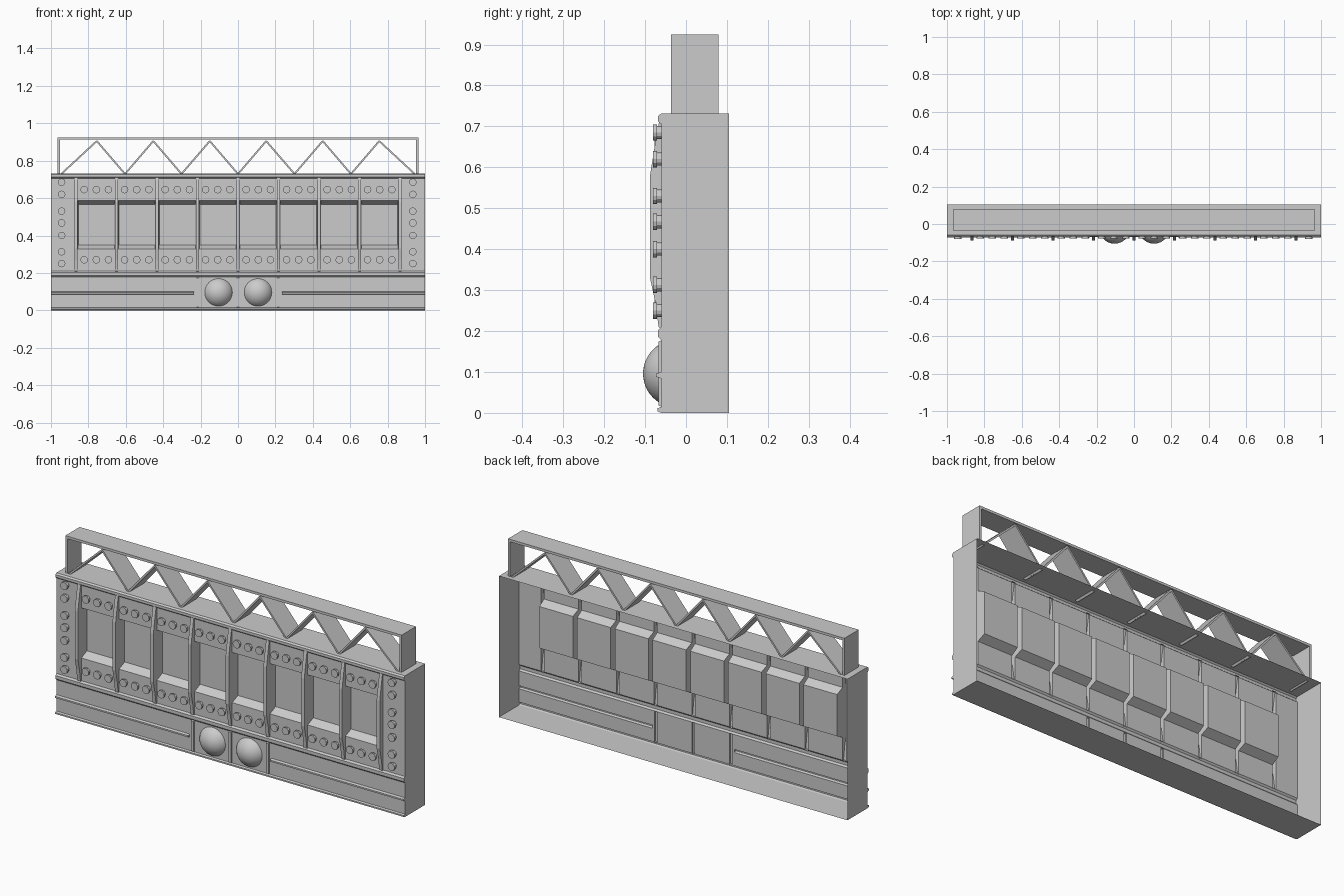
import bpy, bmesh, math
from mathutils import Matrix, Vector

if "Cube" in bpy.data.objects:
    bpy.data.objects.remove(bpy.data.objects["Cube"])

FRONT, BACK, HEIGHT = -0.06, 0.105, 0.732
PITCH, RIB = 0.2165, 0.009
ribs_x = [PITCH * (i - 4) for i in range(9)]
panels_x = [PITCH * (i - 3.5) for i in range(8)]
dividers_x = (-0.215, 0, 0.215)


def finish(name, bm):
    mesh = bpy.data.meshes.new(name)
    bm.to_mesh(mesh)
    bm.free()
    obj = bpy.data.objects.new(name, mesh)
    bpy.context.collection.objects.link(obj)
    return obj


def box_mesh(x0, x1, y0, y1, z0, z1):
    bm = bmesh.new()
    size = Matrix.Diagonal((x1 - x0, y1 - y0, z1 - z0, 1))
    centre = Matrix.Translation(((x0 + x1) / 2, (y0 + y1) / 2, (z0 + z1) / 2))
    bmesh.ops.create_cube(bm, size=1, matrix=centre @ size)
    bm.normal_update()
    return bm


def extrude(points, vec):
    bm = bmesh.new()
    face = bm.faces.new([bm.verts.new(p) for p in points])
    ext = bmesh.ops.extrude_face_region(bm, geom=[face], use_keep_orig=True)["geom"]
    verts = [v for v in ext if isinstance(v, bmesh.types.BMVert)]
    bmesh.ops.translate(bm, verts=verts, vec=vec)
    bmesh.ops.recalc_face_normals(bm, faces=bm.faces[:])
    return bm


def moulding(name, profile, x0, x1):
    """Pressed moulding along x from a (y, z) profile, hollow at the back."""
    bm = extrude([(x0, y, z) for y, z in profile], (x1 - x0, 0, 0))
    back = [f for f in bm.faces if all(abs(v.co.y - FRONT) < 1e-5 for v in f.verts)]
    bmesh.ops.delete(bm, geom=back, context='FACES')
    return finish(name, bm)


def rail(name, z0, z1, out, x0=-1, x1=1):
    lip = (z1 - z0) * 0.25
    return moulding(name, [(FRONT, z0), (FRONT - out, z0 + lip),
                           (FRONT - out, z1 - lip), (FRONT, z1)], x0, x1)


def sheet(xs, zs, skip):
    """Front-plane grid of faces; returns the mesh and its faces by (row, column)."""
    bm = bmesh.new()
    grid = [[bm.verts.new((x, FRONT, z)) for x in xs] for z in zs]
    cells = {}
    for r in range(len(zs) - 1):
        for c in range(len(xs) - 1):
            if not skip(r, c):
                cells[r, c] = bm.faces.new((grid[r][c], grid[r][c + 1],
                                            grid[r + 1][c + 1], grid[r + 1][c]))
    loose = [v for v in bm.verts if not v.link_faces]
    bmesh.ops.delete(bm, geom=loose, context='VERTS')
    return bm, cells


# Hollow casing, open at the back
bm = box_mesh(-1, 1, FRONT, BACK, 0, HEIGHT)
bmesh.ops.delete(bm, geom=[f for f in bm.faces if abs(f.normal.y) > 0.5],
                 context='FACES')
finish("casing", bm)

# Upper sheet: gaps behind the ribs, window pans pressed inward with sloped sills
xs = [-1] + [x + s * RIB for x in ribs_x for s in (-1, 1)] + [1]
bm, cells = sheet(xs, [0.21, 0.328, 0.588, 0.705], lambda r, c: c % 2 == 1)
for (r, c), f in cells.items():
    if r == 1 and 0 < c < len(xs) - 2:
        middle = f.calc_center_median()
        ext = bmesh.ops.extrude_discrete_faces(bm, faces=[f])["faces"][0]
        for v in ext.verts:
            v.co.y += 0.042
            v.co.x += math.copysign(0.003, middle.x - v.co.x)
            v.co.z += math.copysign(0.022, middle.z - v.co.z)
finish("window_sheet", bm)

# Lower sheet: gaps behind the trim strips and lamp dividers
xs = [-1, -0.235] + [x + s * 0.007 for x in dividers_x for s in (-1, 1)] + [0.235, 1]
bm, cells = sheet(xs, [0.015, 0.084, 0.1, 0.177],
                  lambda r, c: c in (2, 4, 6) or (r == 1 and c in (0, 8)))
finish("lower_sheet", bm)

# Bowed vertical ribs
rib = [(FRONT, 0.205), (-0.067, 0.21), (-0.075, 0.27), (-0.088, 0.33),
       (-0.088, 0.58), (-0.075, 0.66), (-0.066, 0.71), (FRONT, 0.71)]
for i, x in enumerate(ribs_x):
    moulding(f"rib_{i + 1}", rib, x - RIB, x + RIB)

# Horizontal mouldings
rail("top_rail", 0.705, HEIGHT, 0.008)
rail("middle_rail", 0.177, 0.21, 0.008)
rail("bottom_rail", 0, 0.015, 0.01)
rail("left_trim_strip", 0.084, 0.1, 0.013, 0.235, 1)
rail("right_trim_strip", 0.084, 0.1, 0.013, -1, -0.235)

# Lamp bay dividers
for i, x in enumerate(dividers_x):
    moulding(f"lamp_divider_{i + 1}", [(FRONT, 0.015), (-0.067, 0.018),
                                       (-0.067, 0.174), (FRONT, 0.177)],
             x - 0.007, x + 0.007)

# Domed lamps
for side, x in (("left", 0.107), ("right", -0.104)):
    bm = bmesh.new()
    bmesh.ops.create_uvsphere(
        bm, u_segments=48, v_segments=24, radius=0.083,
        matrix=Matrix.Translation((x, -0.022, 0.096)) @ Matrix.Rotation(math.pi / 2, 4, 'X'))
    bmesh.ops.bisect_plane(bm, geom=bm.verts[:] + bm.edges[:] + bm.faces[:],
                           plane_co=(0, FRONT, 0), plane_no=(0, 1, 0), clear_outer=True)
    for f in bm.faces:
        f.smooth = True
    finish(f"{side}_lamp_dome", bm)


# Bolts: a shank collar and a wider head
def bolts(name, spots, tip):
    bm = bmesh.new()
    neck = (FRONT + tip) / 2
    for x, z in spots:
        for radius, y0, y1 in ((0.016, FRONT, neck), (0.02, neck, tip)):
            place = Matrix.Translation((x, (y0 + y1) / 2, z))
            bmesh.ops.create_cone(bm, cap_ends=True, segments=12, radius1=radius,
                                  radius2=radius, depth=abs(y1 - y0),
                                  matrix=place @ Matrix.Rotation(math.pi / 2, 4, 'X'))
    return finish(name, bm)


for label, z in (("upper", 0.645), ("lower", 0.27)):
    bolts(f"{label}_panel_bolts",
          [(p + d, z) for p in panels_x for d in (-0.065, 0, 0.065)], -0.077)
for label, x in (("left", 0.935), ("right", -0.943)):
    bolts(f"{label}_end_bolts",
          [(x, z) for z in (0.685, 0.62, 0.53, 0.467, 0.4, 0.313, 0.25)], -0.081)

# Top truss frame
Y0, Y1, TOP = -0.037, 0.08, 0.925
for name, x0, x1, z0, z1 in (("truss_top_plate", -0.965, 0.965, TOP - 0.013, TOP),
                             ("truss_left_end", 0.953, 0.965, HEIGHT, TOP - 0.013),
                             ("truss_right_end", -0.965, -0.953, HEIGHT, TOP - 0.013)):
    finish(name, box_mesh(x0, x1, Y0, Y1, z0, z1))

# Zigzag bracing plates
nodes = [Vector(((i - 6) * 0.151, 0, 0.905 if i % 2 else HEIGHT - 0.003))
         for i in range(13)]
nodes[0].x, nodes[-1].x = -0.945, 0.945
for i, (a, b) in enumerate(zip(nodes, nodes[1:])):
    side = (b - a).cross(Vector((0, 1, 0))).normalized() * 0.0045
    corners = [(p.x, Y0, p.z) for p in (a + side, b + side, b - side, a - side)]
    finish(f"truss_brace_{i + 1}", extrude(corners, (0, Y1 - Y0, 0)))
